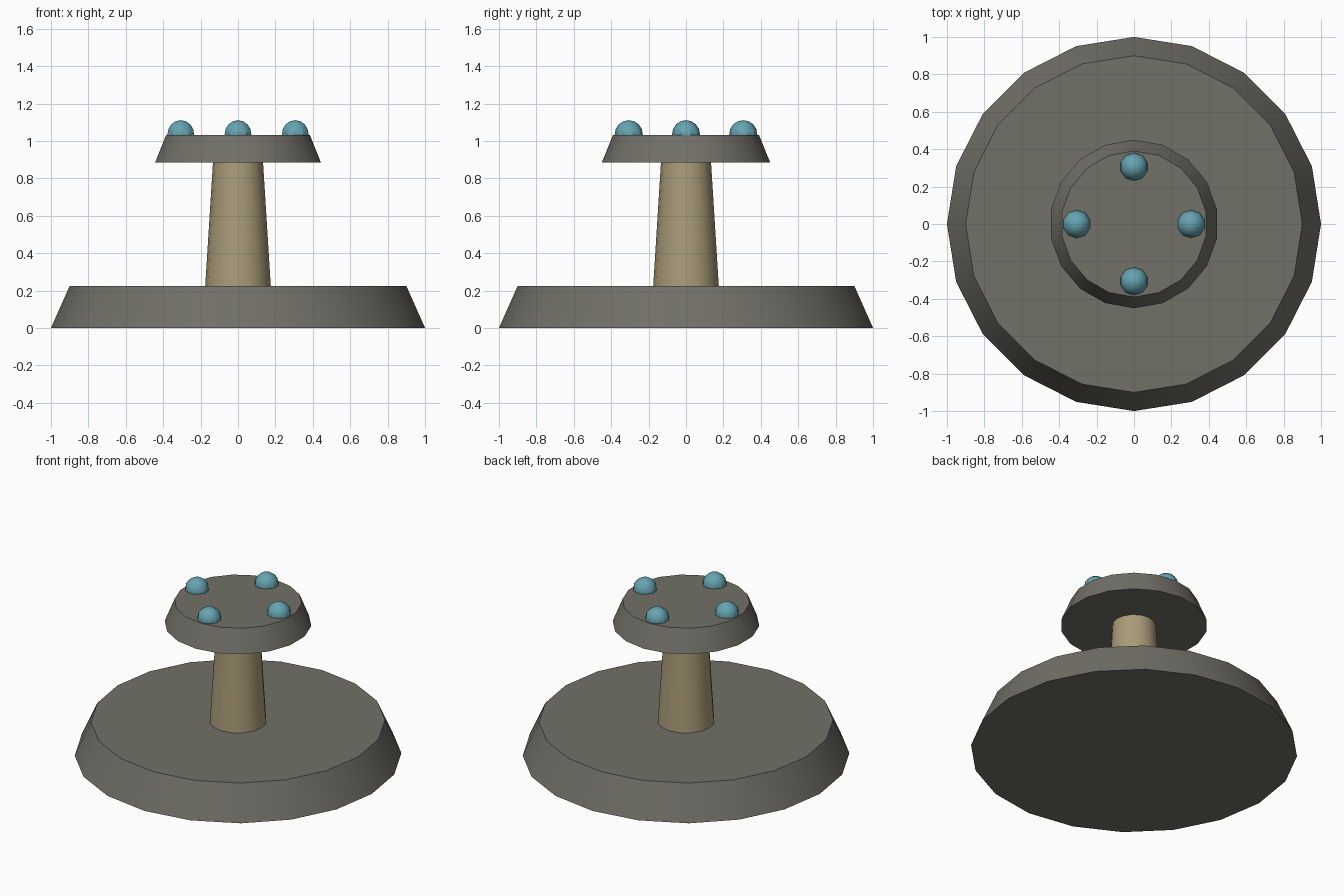
import bpy, math

if "Cube" in bpy.data.objects:
    bpy.data.objects.remove(bpy.data.objects["Cube"])


def material(name, rgb):
    m = bpy.data.materials.new(name)
    m.diffuse_color = (*rgb, 1)
    m.use_nodes = True
    m.node_tree.nodes["Principled BSDF"].inputs["Base Color"].default_value = m.diffuse_color
    return m


stone = material("stone", (0.165, 0.16, 0.135))
sand = material("sand", (0.40, 0.33, 0.19))
teal = material("teal", (0.13, 0.37, 0.44))


def finish(name, mat):
    ob = bpy.context.object
    ob.name = name
    ob.data.materials.append(mat)
    bpy.ops.object.shade_smooth_by_angle(angle=math.radians(35))


def frustum(name, sides, r_bottom, r_top, z0, z1, mat):
    bpy.ops.mesh.primitive_cone_add(vertices=sides, radius1=r_bottom, radius2=r_top,
                                    depth=z1 - z0, location=(0, 0, (z0 + z1) / 2))
    finish(name, mat)


# Wide foot, tapered column sunk into both discs, and upper disc
frustum("base", 20, 1.0, 0.9, 0.0, 0.225, stone)
frustum("column", 16, 0.18, 0.13, 0.15, 0.95, sand)
frustum("top_disc", 18, 0.45, 0.39, 0.885, 1.033, stone)

# Four studs around the upper disc
for i in range(4):
    a = i * math.pi / 2
    bpy.ops.mesh.primitive_uv_sphere_add(segments=10, ring_count=8, radius=0.075,
                                         location=(0.306 * math.cos(a), 0.306 * math.sin(a), 1.036))
    finish(f"stud_{i + 1}", teal)
